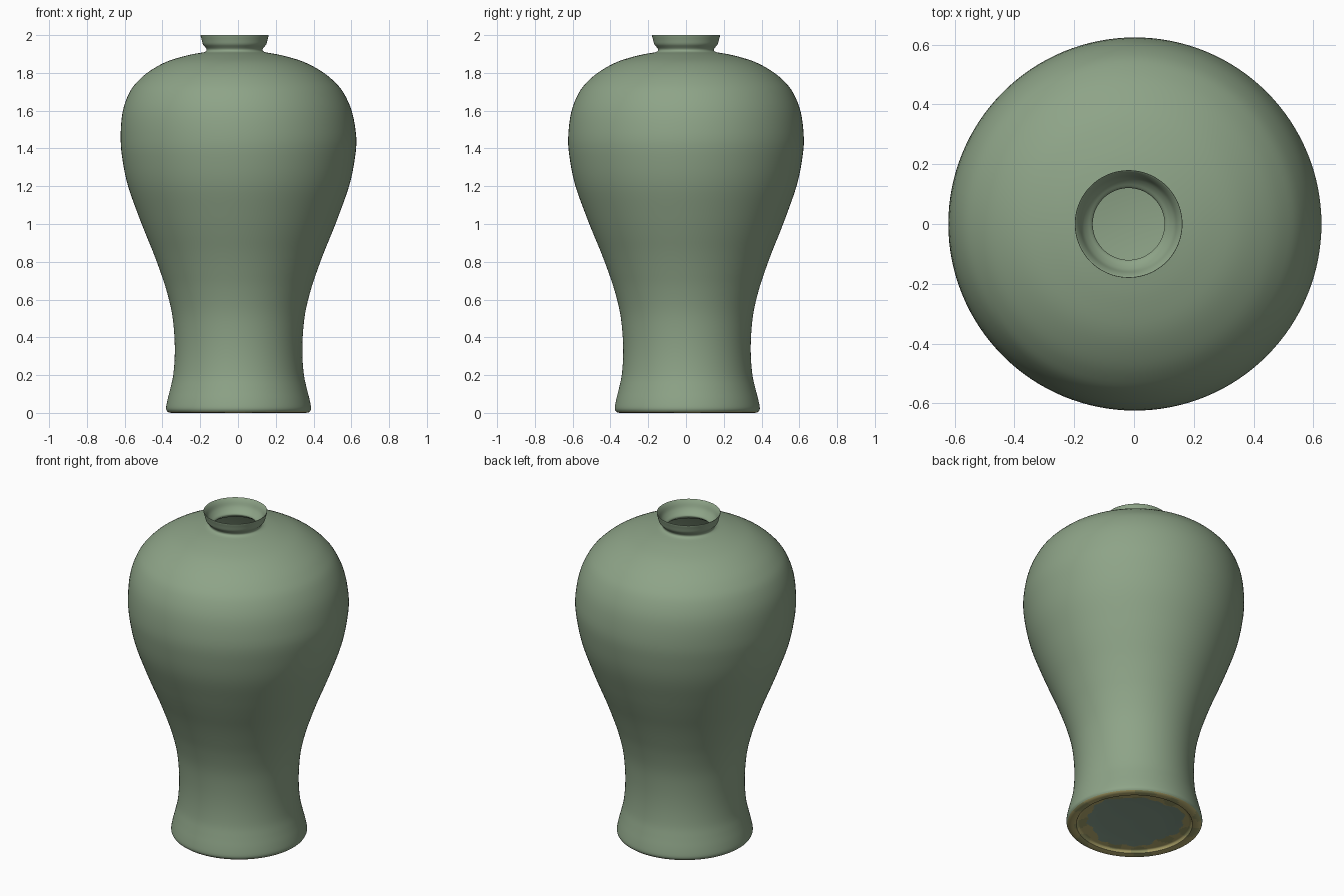
import bpy, bmesh, math

if "Cube" in bpy.data.objects:
    bpy.data.objects.remove(bpy.data.objects["Cube"])

SEGMENTS = 128


def material(name, rgb):
    m = bpy.data.materials.new(name)
    m.diffuse_color = (*rgb, 1)
    m.use_nodes = True
    m.node_tree.nodes["Principled BSDF"].inputs["Base Color"].default_value = m.diffuse_color
    return m


celadon = material("celadon green", (0.27, 0.37, 0.245))
clay = material("bare ochre clay", (0.50, 0.44, 0.17))
olive = material("olive stained clay", (0.36, 0.36, 0.15))
base_glaze = material("grey green base glaze", (0.26, 0.37, 0.285))


def smooth_profile(points, steps):
    """Catmull-Rom curve through (radius, height) points."""
    p = [points[0]] + points + [points[-1]]
    out = []
    for i in range(1, len(p) - 2):
        a, b, c, d = p[i - 1:i + 3]
        for s in range(steps):
            t = s / steps
            out.append(tuple(
                0.5 * (2 * b[k] + (c[k] - a[k]) * t
                       + (2 * a[k] - 5 * b[k] + 4 * c[k] - d[k]) * t * t
                       + (3 * b[k] - a[k] - 3 * c[k] + d[k]) * t ** 3)
                for k in range(2)))
    return out + [points[-1]]


def axis(z):
    """The hand-thrown pot leans a little: centre of each ring."""
    x = 0.003 if z < 1.45 else 0.003 - 0.021 * min(1, (z - 1.45) / 0.45)
    return x, 0.007 * max(0, 1 - z / 1.2)


def lathe(name, profile, materials, close_end=False):
    bm = bmesh.new()
    rings = []
    for r, z in profile:
        cx, cy = axis(z)
        rings.append([bm.verts.new((cx + r * math.cos(a), cy + r * math.sin(a), z))
                      for a in (2 * math.pi * i / SEGMENTS for i in range(SEGMENTS))])
    for lower, upper in zip(rings, rings[1:]):
        for i in range(SEGMENTS):
            j = (i + 1) % SEGMENTS
            bm.faces.new((lower[i], lower[j], upper[j], upper[i]))
    if close_end:
        bm.faces.new(rings[-1])
    mesh = bpy.data.meshes.new(name)
    bm.to_mesh(mesh)
    bm.free()
    obj = bpy.data.objects.new(name, mesh)
    bpy.context.collection.objects.link(obj)
    for m in materials:
        mesh.materials.append(m)
    bpy.context.view_layer.objects.active = obj
    obj.select_set(True)
    bpy.ops.object.shade_smooth_by_angle(angle=math.radians(40))
    obj.select_set(False)
    return obj


# Outer wall: flared foot, waist, broad shoulder
body = smooth_profile([
    (0.378, 0.008), (0.384, 0.025), (0.376, 0.07), (0.361, 0.13), (0.346, 0.2),
    (0.338, 0.3), (0.340, 0.41), (0.353, 0.53), (0.382, 0.65), (0.415, 0.75),
    (0.452, 0.85), (0.493, 0.95), (0.532, 1.05), (0.585, 1.2), (0.613, 1.33),
    (0.624, 1.45), (0.608, 1.59), (0.567, 1.695), (0.515, 1.76), (0.450, 1.812),
    (0.360, 1.86), (0.250, 1.893), (0.163, 1.909)], 4)

# Neck and dished lip, inside and out
lip = smooth_profile([
    (0.163, 1.909), (0.150, 1.916), (0.149, 1.927), (0.157, 1.938), (0.168, 1.952),
    (0.174, 1.975), (0.180, 1.997), (0.177, 2.0), (0.165, 1.982), (0.154, 1.957),
    (0.138, 1.938), (0.122, 1.925), (0.123, 1.913), (0.15, 1.893)], 3)

# Hollow inside
inside = smooth_profile([
    (0.15, 1.893), (0.24, 1.868), (0.35, 1.825), (0.475, 1.74), (0.56, 1.6),
    (0.58, 1.45), (0.54, 1.2), (0.47, 1.0), (0.385, 0.8), (0.33, 0.6),
    (0.295, 0.4), (0.28, 0.2), (0.22, 0.11), (0.1, 0.085), (0.01, 0.08)], 3)

lathe("vase_body", body + lip[1:] + inside[1:], [celadon], True)

# Underside: worn clay foot ring around a shallow glazed recess
under = [(0.378, 0.008), (0.37, 0.002), (0.355, 0.0), (0.34, 0.0), (0.328, 0.003),
         (0.322, 0.014)]
under += [(0.315 - 0.006 * i, 0.018 + 0.0005 * i) for i in range(16)]
under += [(0.15, 0.028), (0.01, 0.03)]
base = lathe("foot_underside", under[::-1], [base_glaze, clay, olive])

# Ragged edge where the glaze stops on the clay, with stained patches
for face in base.data.polygons:
    c = face.center
    r = math.hypot(c.x - 0.003, c.y - 0.007)
    a = math.atan2(c.y, c.x)
    wave = math.sin(3 * a + 1) + 0.7 * math.sin(7 * a) + 0.5 * math.sin(17 * a + 2)
    if r > 0.27 + 0.014 * wave:
        stained = math.sin(5 * a + 40 * r) + math.sin(11 * a + 3) > 0.5
        face.material_index = 2 if stained else 1

# Close the centre of the underside
cap = bmesh.new()
cap.from_mesh(base.data)
edges = [e for e in cap.edges if e.is_boundary
         and all(math.hypot(v.co.x, v.co.y) < 0.05 for v in e.verts)]
bmesh.ops.holes_fill(cap, edges=edges, sides=0)
cap.normal_update()
cap.to_mesh(base.data)
cap.free()
